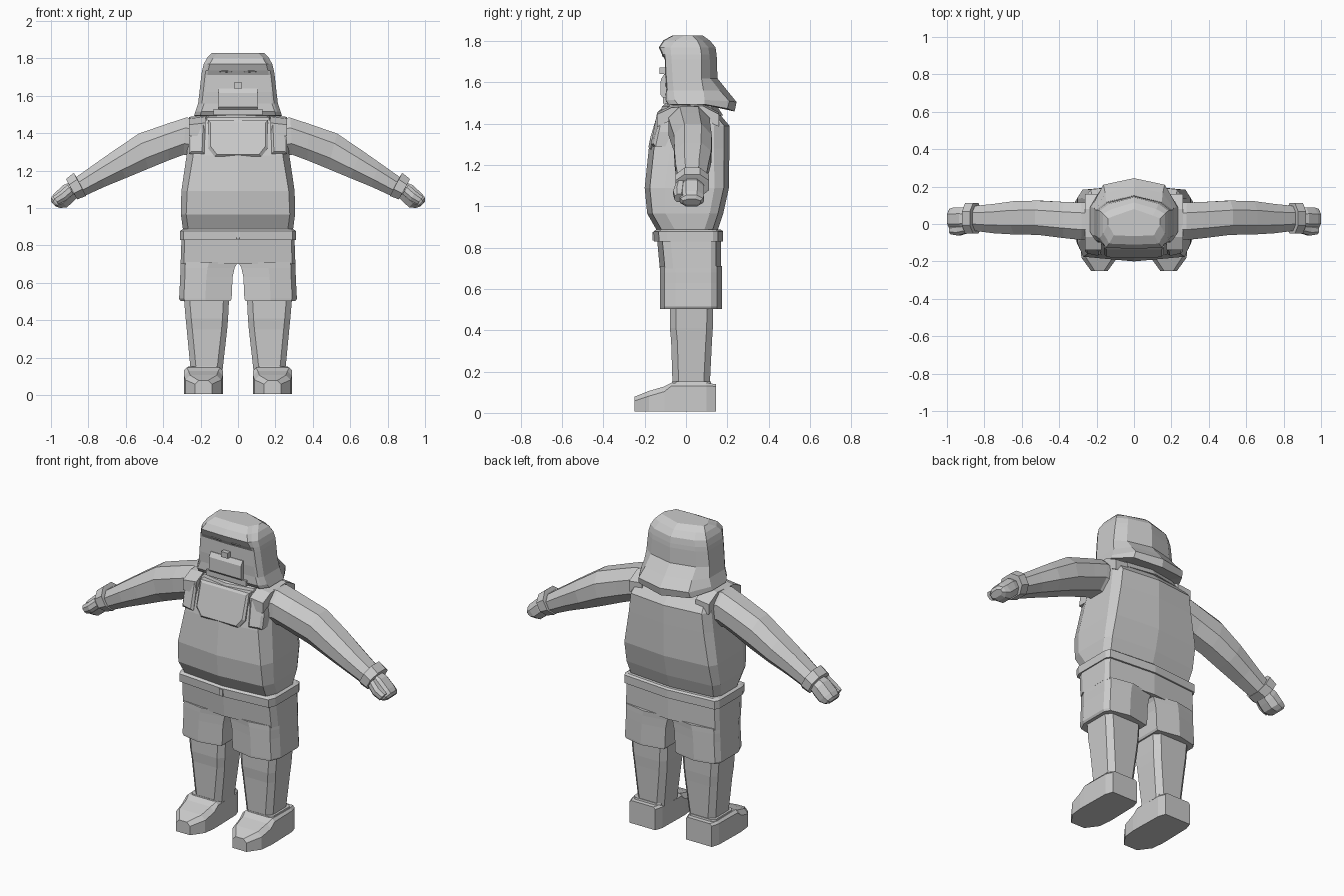
import bpy, bmesh, math
from mathutils import Vector

grey = bpy.data.materials.new("light_grey")
grey.diffuse_color = (0.6, 0.6, 0.6, 1)


def loft(name, rings, mirror=False, cap=True):
    """Skin a list of equal-length closed rings."""
    bm = bmesh.new()
    rows = [[bm.verts.new(p) for p in r] for r in rings]
    n = len(rows[0])
    for a, b in zip(rows, rows[1:]):
        for i in range(n):
            j = (i + 1) % n
            bm.faces.new((a[i], a[j], b[j], b[i]))
    if cap:
        bm.faces.new(rows[0])
        bm.faces.new(rows[-1])
    bmesh.ops.recalc_face_normals(bm, faces=bm.faces)
    me = bpy.data.meshes.new(name)
    bm.to_mesh(me)
    bm.free()
    me.materials.append(grey)
    ob = bpy.data.objects.new(name, me)
    bpy.context.collection.objects.link(ob)
    if mirror:
        ob.modifiers.new("mirror", 'MIRROR').use_mirror_merge = False
    return ob


def body_ring(z, w, yf, yb, c=0.04, bow=0.025):
    """Symmetric ring: bowed front and back, chamfered corners."""
    half = [(0, yf), (w - c * 0.7, yf + bow), (w, yf + bow + c * 1.6),
            (w, yb - bow - c), (w - c * 0.6, yb - bow), (0, yb)]
    pts = half + [(-x, y) for x, y in half[-2:0:-1]]
    return [(x, y, z) for x, y in pts]


def side_ring(z, x0, x1, y0, y1, c=0.03):
    """Eight-sided block ring for limbs."""
    return [(x0 + c, y0, z), (x1 - c, y0, z), (x1, y0 + c, z), (x1, y1 - c, z),
            (x1 - c, y1, z), (x0 + c, y1, z), (x0, y1 - c, z), (x0, y0 + c, z)]


def plate(name, outline, mirror=False, inset=0.012):
    """Bevelled plate; outline is (x, z, back y, front y)."""
    cx = sum(p[0] for p in outline) / len(outline)
    cz = sum(p[1] for p in outline) / len(outline)

    def shrink(v, c):
        return v - math.copysign(min(inset, abs(v - c)), v - c)
    back = [(x, b, z) for x, z, b, f in outline]
    mid = [(x, f + 0.01, z) for x, z, b, f in outline]
    front = [(shrink(x, cx), f, shrink(z, cz)) for x, z, b, f in outline]
    return loft(name, [back, mid, front], mirror)


def box(name, x0, x1, y0, y1, z0, z1, mirror=False):
    return loft(name, [[(x0, y0, z), (x1, y0, z), (x1, y1, z), (x0, y1, z)]
                       for z in (z0, z1)], mirror)


# Torso with a round belly
loft("torso", [body_ring(z, w, f, b, c) for z, w, f, b, c in (
    (0.86, 0.285, -0.135, 0.14, 0.04), (0.89, 0.295, -0.145, 0.155, 0.04),
    (0.965, 0.305, -0.188, 0.18, 0.04), (1.09, 0.303, -0.20, 0.208, 0.045),
    (1.28, 0.275, -0.18, 0.21, 0.05), (1.39, 0.262, -0.155, 0.21, 0.05),
    (1.45, 0.25, -0.125, 0.16, 0.05), (1.49, 0.21, -0.085, 0.10, 0.04))])

# Bib pocket and shoulder straps
plate("bib_pocket", [(-0.16, 1.47, -0.08, -0.135), (0.16, 1.47, -0.08, -0.135),
                     (0.16, 1.32, -0.12, -0.173), (0.125, 1.275, -0.14, -0.182),
                     (-0.125, 1.275, -0.14, -0.182), (-0.16, 1.32, -0.12, -0.173)])
plate("shoulder_strap", [(0.175, 1.455, -0.06, -0.142), (0.245, 1.455, -0.03, -0.12),
                         (0.262, 1.36, -0.06, -0.142), (0.262, 1.29, -0.08, -0.157),
                         (0.18, 1.29, -0.1, -0.17)], True)
loft("strap_top", [[(0.175, y, z), (0.262, y, z - 0.01), (0.262, y, z - 0.07),
                    (0.175, y, z - 0.07)] for y, z in (
    (-0.14, 1.455), (-0.07, 1.488), (0.08, 1.497), (0.16, 1.455))], True)
loft("collar", [body_ring(1.44, 0.2, -0.13, 0.18, 0.05, 0.03),
                body_ring(1.485, 0.2, -0.115, 0.15, 0.05, 0.03),
                body_ring(1.505, 0.15, -0.09, 0.12, 0.05, 0.03)])

# Waistband and shorts
loft("waistband", [body_ring(z, w, f, b, 0.025, 0.025) for z, w, f, b in (
    (0.83, 0.309, -0.155, 0.18), (0.878, 0.309, -0.158, 0.18),
    (0.887, 0.295, -0.145, 0.17))])
box("belt_tab", -0.012, 0.012, -0.163, -0.13, 0.835, 0.875)
loft("shorts_hips", [body_ring(0.84, 0.302, -0.14, 0.17, 0.025),
                     body_ring(0.70, 0.307, -0.127, 0.17, 0.025)])


def shorts_ring(z, x0, x1):
    xm = (x0 + x1) / 2
    return [(x0, -0.1, z), (xm, -0.127, z), (x1 - 0.025, -0.105, z), (x1, -0.05, z),
            (x1, 0.12, z), (x1 - 0.02, 0.15, z), (xm, 0.175, z), (x0, 0.15, z)]


loft("shorts_leg", [shorts_ring(0.71, 0.002, 0.306), shorts_ring(0.68, 0.018, 0.308),
                    shorts_ring(0.63, 0.029, 0.309), shorts_ring(0.515, 0.034, 0.315),
                    shorts_ring(0.503, 0.04, 0.308)], True)

# Lower legs
loft("lower_leg", [side_ring(*r) for r in (
    (0.53, 0.047, 0.29, -0.078, 0.132), (0.41, 0.053, 0.28, -0.078, 0.13),
    (0.35, 0.058, 0.274, -0.072, 0.126), (0.13, 0.083, 0.253, -0.065, 0.115))], True)


# Shoes: cross-sections from heel to toe
def shoe_ring(y, w, h, c=0.02):
    return [(0.185 + sx * x, y, z) for sx, x, z in (
        (-1, w, 0.006), (1, w, 0.006), (1, w, h - c), (1, w - c, h),
        (-1, w - c, h), (-1, w, h - c))]


loft("shoe", [shoe_ring(*r) for r in (
    (0.145, 0.085, 0.14, 0.012), (0.10, 0.1, 0.143, 0.012), (-0.07, 0.104, 0.146, 0.015),
    (-0.105, 0.104, 0.128, 0.025), (-0.18, 0.096, 0.106, 0.025),
    (-0.25, 0.045, 0.078, 0.02))], True)
loft("shoe_rim", [side_ring(0.12, 0.09, 0.275, -0.075, 0.125, 0.02),
                  side_ring(0.152, 0.094, 0.268, -0.068, 0.12, 0.02)], True)


# Arms: octagonal sections through a top and a bottom point
def arm_ring(xt, zt, xb, zb, y0, y1):
    top, bot, ym, hy = Vector((xt, 0, zt)), Vector((xb, 0, zb)), (y0 + y1) / 2, (y1 - y0) / 2
    out = []
    for s, t in ((-0.45, 0), (0.45, 0), (1, 0.28), (1, 0.7), (0.5, 1), (-0.5, 1), (-1, 0.7), (-1, 0.28)):
        p = top.lerp(bot, t)
        out.append((p.x, ym + s * hy, p.z))
    return out


loft("arm", [arm_ring(*r) for r in (
    (0.20, 1.48, 0.22, 1.27, -0.08, 0.11), (0.28, 1.483, 0.29, 1.285, -0.085, 0.115),
    (0.38, 1.45, 0.37, 1.255, -0.075, 0.118), (0.53, 1.398, 0.48, 1.21, -0.058, 0.125),
    (0.66, 1.31, 0.60, 1.16, -0.056, 0.122), (0.76, 1.24, 0.71, 1.115, -0.05, 0.108),
    (0.88, 1.155, 0.83, 1.06, -0.035, 0.095))], True)
loft("wrist_cuff", [arm_ring(*r) for r in (
    (0.868, 1.172, 0.812, 1.064, -0.045, 0.105), (0.878, 1.188, 0.812, 1.064, -0.052, 0.112),
    (0.92, 1.155, 0.86, 1.046, -0.052, 0.112), (0.915, 1.145, 0.866, 1.056, -0.042, 0.1))], True)

# Hands with a fist and thumb
loft("hand", [arm_ring(*r) for r in (
    (0.89, 1.14, 0.85, 1.065, -0.02, 0.08), (0.935, 1.122, 0.885, 1.03, -0.032, 0.088),
    (0.985, 1.075, 0.915, 1.004, -0.034, 0.088), (1.0, 1.055, 0.95, 1.0, -0.028, 0.082),
    (1.0, 1.035, 0.975, 1.008, -0.015, 0.07))], True)
loft("thumb", [arm_ring(*r) for r in (
    (0.91, 1.125, 0.88, 1.075, -0.05, 0.0), (0.95, 1.09, 0.92, 1.04, -0.062, 0.0),
    (0.99, 1.06, 0.96, 1.02, -0.055, -0.01))], True)


# Hood: rings with a bowed back, the front face being the recessed face wall
def hood_ring(z, w, yf, ys, yb, recess, drop=0.0, lip=0.02):
    half = [(0, yf + recess, z), (w - lip - 0.012, yf + recess + 0.005, z), (w - lip, yf + 0.03, z),
            (w, yf + 0.06, z), (w, ys, z), (w * 0.72, yb - 0.035, z - drop * 0.6), (0, yb, z - drop)]
    return half + [(-x, y, zz) for x, y, zz in half[-2:0:-1]]


loft("hooded_head", [hood_ring(*r) for r in (
    (1.492, 0.19, -0.09, 0.07, 0.15, 0.01, 0.01), (1.494, 0.235, -0.10, 0.09, 0.235, 0.01, 0.035),
    (1.515, 0.228, -0.115, 0.09, 0.245, 0.012, 0.01), (1.56, 0.213, -0.12, 0.085, 0.20, 0.02),
    (1.62, 0.206, -0.125, 0.075, 0.152, 0.022), (1.71, 0.196, -0.13, 0.075, 0.15, 0.028),
    (1.735, 0.192, -0.132, 0.075, 0.148, 0.016), (1.77, 0.183, -0.135, 0.07, 0.143, 0.003),
    (1.803, 0.165, -0.11, 0.055, 0.115, 0.0), (1.828, 0.14, -0.065, 0.03, 0.08, 0.0))])

# Face: beard block, lip, nose and eyes
loft("beard", [[(-0.105, -0.07, z), (-0.105, y, z), (0.105, y, z), (0.105, -0.07, z)]
               for y, z in ((-0.11, 1.525), (-0.124, 1.54), (-0.122, 1.615), (-0.105, 1.64))])
box("chin", -0.13, 0.13, -0.112, -0.06, 1.497, 1.53)
box("nose", -0.022, 0.022, -0.128, -0.07, 1.64, 1.672)
plate("eye", [(0.03, 1.722, -0.08, -0.113), (0.1, 1.727, -0.08, -0.113),
              (0.09, 1.735, -0.08, -0.118), (0.035, 1.735, -0.08, -0.118)], True, 0.002)
